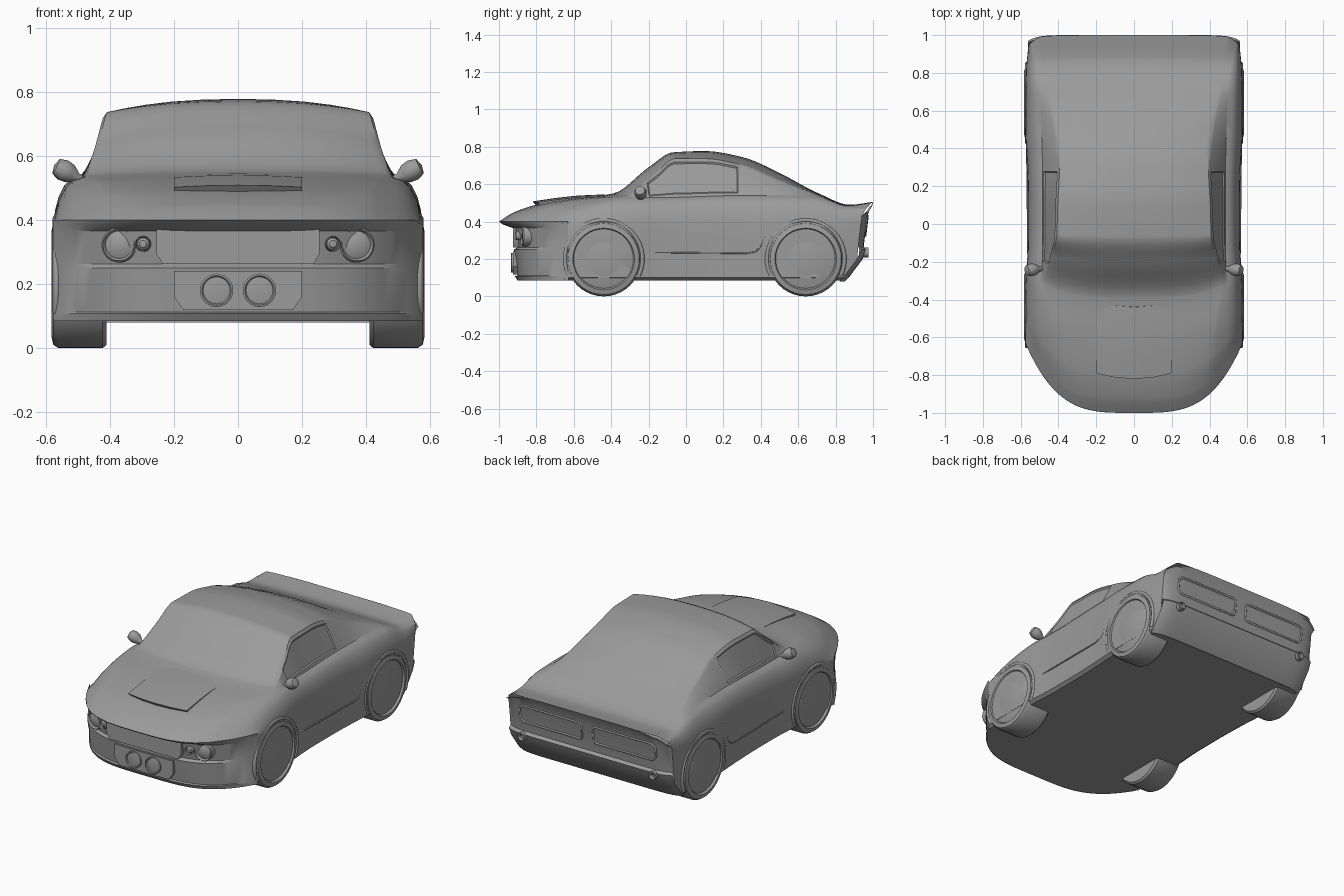
import bpy, bmesh, math
from mathutils import Matrix, Vector

old = bpy.data.objects.get("Cube")
if old:
    bpy.data.objects.remove(old)

grey = bpy.data.materials.new("plain grey")
grey.use_nodes = True
grey.diffuse_color = (0.33, 0.33, 0.33, 1)
grey.node_tree.nodes["Principled BSDF"].inputs["Base Color"].default_value = (0.33, 0.33, 0.33, 1)


def finish(name, bm, angle=35):
    bmesh.ops.remove_doubles(bm, verts=bm.verts, dist=0.0004)
    bmesh.ops.recalc_face_normals(bm, faces=bm.faces)
    mesh = bpy.data.meshes.new(name)
    bm.to_mesh(mesh)
    bm.free()
    ob = bpy.data.objects.new(name, mesh)
    bpy.context.collection.objects.link(ob)
    mesh.materials.append(grey)
    bpy.ops.object.select_all(action='DESELECT')
    ob.select_set(True)
    bpy.context.view_layer.objects.active = ob
    bpy.ops.object.shade_smooth_by_angle(angle=math.radians(angle))
    return ob


def grid(bm, rows, closed=False):
    vs = [[bm.verts.new(p) for p in r] for r in rows]
    n = len(rows[0])
    for a, b in zip(vs, vs[1:]):
        for i in range(n if closed else n - 1):
            j = (i + 1) % n
            bm.faces.new((a[i], a[j], b[j], b[i]))


def linear(pts, t):
    """Piecewise linear lookup through (t, value) pairs."""
    if t <= pts[0][0]:
        return pts[0][1]
    for (a, u), (b, v) in zip(pts, pts[1:]):
        if t <= b:
            return u + (v - u) * (t - a) / (b - a)
    return pts[-1][1]


def smooth(xs, vs, t):
    """Monotone cubic through the stations."""
    d = [(vs[i + 1] - vs[i]) / (xs[i + 1] - xs[i]) for i in range(len(xs) - 1)]
    m = [d[0]] + [2 * a * b / (a + b) if a * b > 0 else 0 for a, b in zip(d, d[1:])] + [d[-1]]
    i = max(j for j in range(len(d)) if xs[j] <= t)
    h = xs[i + 1] - xs[i]
    s = (t - xs[i]) / h
    return (vs[i] + s * h * m[i] + s * s * h * (3 * d[i] - 2 * m[i] - m[i + 1])
            + s ** 3 * h * (m[i] + m[i + 1] - 2 * d[i]))


# Nose and tail shapes: bow in plan, rake by height
FRONT = [(.085, .1), (.108, .085), (.112, .1), (.25, .08), (.262, .10), (.365, .075), (.385, .02), (.40, 0)]
REAR = [(.08, -.15), (.1, -.13), (.2, -.055), (.25, -.035), (.265, -.05), (.43, -.03), (.48, -.012), (.505, 0)]


def bow(x):
    return .38 * abs(x / .58) ** 3.6


def front_y(x, z):
    return -1 + bow(x) + linear(FRONT, z) * (1 - abs(x / .58) ** 3)


def rear_y(x, z):
    return 1 + linear(REAR, z) - .03 * abs(x / .56) ** 12


# Stations: y, half width, belt z, belt half width, roof edge z, roof edge half width, top z, bow
STATIONS = [
    (-1, .575, .40, .50, .40, .42, .40, 1), (-.93, .575, .425, .50, .435, .42, .445, .95),
    (-.8, .575, .47, .50, .485, .42, .49, .85), (-.6, .575, .51, .49, .522, .44, .525, .63),
    (-.39, .57, .53, .49, .54, .47, .55, .4), (-.2, .562, .53, .485, .645, .44, .69, .22),
    (-.07, .56, .53, .485, .735, .415, .77, .1), (.1, .56, .535, .485, .735, .41, .777, 0),
    (.3, .565, .54, .485, .70, .40, .745, 0), (.5, .575, .54, .49, .62, .42, .66, 0),
    (.7, .575, .53, .5, .545, .46, .555, 0), (.88, .57, .48, .52, .485, .49, .49, 0),
    (1, .56, .47, .54, .50, .50, .505, 0)]
COLS = list(zip(*STATIONS))


def section(y):
    w, zb, wb, zr, wr, zt, k = (smooth(COLS[0], c, y) for c in COLS[1:])
    half = [(x, .085) for x in (0, .15, .3, .4, .47, w - .02)]
    half += [(w, .1), (w, .2), (w, .3), (w, .38)]
    for i in range(1, 5):
        a = i / 5 * math.pi / 2
        half.append((wb + (w - wb) * math.cos(a), min(.38, zb) + max(0, zb - .38) * math.sin(a)))
    half += [(wb + (wr - wb) * t, zb + (zr - zb) * t) for t in (0, .08, .92)]
    half += [(wr * t, zt + (zr - zt) * t ** 2.4) for t in (.985, .94, .85, .7, .5, .25, 0)]
    f, r = max(0, 1 - (y + 1) / .3), max(0, 1 - (1 - y) / .35)
    out = []
    for x, z in half:
        yy = y + k * bow(x) + f * linear(FRONT, z) * (1 - abs(x / .58) ** 3)
        out.append((x, yy + r * (rear_y(x, z) - 1), z))
    return out + [(-x, yy, z) for x, yy, z in out[-2:0:-1]]


# Body shell with recessed side windows
bm = bmesh.new()
ys = sorted({round(-1 + i / 36, 4) for i in range(73)} | {s[0] for s in STATIONS})
grid(bm, [section(y) for y in ys], True)
bmesh.ops.recalc_face_normals(bm, faces=bm.faces)
for s in (-1, 1):
    glass = []
    for f in bm.faces:
        c = f.calc_center_median()
        zs = [v.co.z for v in f.verts]
        if c.x * s > .4 and -.2 < c.y < .28 and max(zs) - min(zs) > .07 and c.z > .55:
            glass.append(f)
    if glass:
        bmesh.ops.inset_region(bm, faces=glass, thickness=.008, depth=-.006)
finish("body_shell", bm, 30)

# Front and rear fascias
XS = [i / 24 for i in range(-24, 25)]
bm = bmesh.new()
grid(bm, [[(x * .575, front_y(x * .575, z), z) for x in XS] for z, _ in FRONT])
finish("front_fascia", bm, 25)
bm = bmesh.new()
grid(bm, [[(x * .56, rear_y(x * .56, z), min(z, .505 - .06 * abs(x) ** 7)) for x in XS] for z, _ in REAR])
finish("rear_fascia", bm, 25)


def lathe(name, profile, loc, axis, n=32):
    """Spin (radius, distance) pairs about the given axis direction."""
    bm = bmesh.new()
    grid(bm, [[(r * math.cos(2 * math.pi * i / n), r * math.sin(2 * math.pi * i / n), d)
               for i in range(n)] for r, d in profile], True)
    rot = Vector((0, 0, 1)).rotation_difference(Vector(axis)).to_matrix().to_4x4()
    bmesh.ops.transform(bm, matrix=Matrix.Translation(loc) @ rot, verts=bm.verts)
    return finish(name, bm)


def prism(name, outline, y0, y1):
    """Extrude an x-z outline along y."""
    bm = bmesh.new()
    rows = [[(x, y, z) for x, z in outline] for y in (y0, y1)]
    grid(bm, rows, True)
    for r in rows:
        bm.faces.new([bm.verts.new(p) for p in r])
    return finish(name, bm)


def trim(name, pts, r, cyclic=False):
    """Thin raised line along a path, turned into a mesh."""
    cu = bpy.data.curves.new(name, 'CURVE')
    cu.dimensions = '3D'
    cu.bevel_depth = r
    cu.bevel_resolution = 1
    sp = cu.splines.new('POLY')
    sp.points.add(len(pts) - 1)
    for p, q in zip(sp.points, pts):
        p.co = (*q, 1)
    sp.use_cyclic_u = cyclic
    cu.materials.append(grey)
    ob = bpy.data.objects.new(name, cu)
    bpy.context.collection.objects.link(ob)


TYRE = [(0, 0), (.19, 0), (.2, .012), (.2, .15), (.19, .166), (.165, .172), (.157, .16), (.15, .163), (0, .168)]
for s, side in ((1, "left"), (-1, "right")):
    # Wheels and arch lips
    for y, end in ((-.44, "front"), (.64, "rear")):
        lathe(f"{end}_{side}_wheel", TYRE, (s * .41, y, .2), (s, 0, 0), 40)
        arc = [math.radians(a) for a in range(-25, 206, 10)]
        trim(f"{end}_{side}_arch", [(s * .566, y + .208 * math.cos(a), .2 + .208 * math.sin(a)) for a in arc], .012)
    # Headlights and lower lamps
    for x, z, r, name in ((.37, .322, .05, "headlight"), (.295, .325, .022, "side_lamp")):
        rim = [(r * 1.1, -.05), (r * 1.1, .012), (r, .018), (r * .86, .006), (r * .5, .014), (0, .016)]
        lathe(f"{side}_{name}", rim, (s * x, front_y(x, z), z), (s * .12, -1, 0), 24)
    lathe(f"{side}_fog_lamp", [(.052, -.02), (.052, .012), (.046, .014), (.042, .008), (0, .014)],
          (s * .067, -.922, .18), (0, -1, 0), 24)
    # Mirrors
    lathe(f"{side}_mirror", [(0, 0), (.012, 0), (.014, .03), (.03, .055), (.034, .08), (.026, .105), (0, .112)],
          (s * .475, -.235, .518), (s * .85, -.1, .45), 16)
    # Rear light surround and exhaust
    ring = [(.04, .335), (.04, .42), (.055, .43), (.44, .43), (.465, .415), (.465, .35), (.44, .325), (.055, .325)]
    trim(f"{side}_tail_light_frame", [(s * x, rear_y(x, z), z) for x, z in ring], .007, True)
    lathe(f"{side}_exhaust", [(.026, -.03), (.026, .02), (.02, .022), (.017, 0), (0, 0)],
          (s * .45, .955, .235), (0, 1, 0), 20)
    # Door crease rising behind the door
    path = [(-.17, .235), (.32, .23), (.37, .238), (.40, .265), (.42, .32), (.44, .37), (.47, .4)]
    trim(f"{side}_door_crease", [(s * (.561 + .01 * max(0, y - .1) / .4), y, z) for y, z in path], .004)

# Grille panel and lower intake
prism("grille", [(-.235, .262), (.235, .262), (.255, .295), (.255, .385), (-.255, .385), (-.255, .295)], -.925, -.85)
prism("lower_intake", [(-.17, .118), (.17, .118), (.2, .16), (.2, .24), (-.2, .24), (-.2, .16)], -.924, -.87)

# Hood scoop, fading into the hood at its rear
bm = bmesh.new()
scoop = [(-.79, .47), (-.82, .508), (-.7, .526), (-.58, .539), (-.44, .545), (-.42, .5)]
grid(bm, [[(x * .2, y + .03 * x * x, z - .006 * x * x) for x in (-1, -.5, 0, .5, 1)] for y, z in scoop])
for s in (-1, 1):
    bm.faces.new([bm.verts.new((s * .2, y + .03, z - .006)) for y, z in scoop])
finish("hood_scoop", bm, 25)
